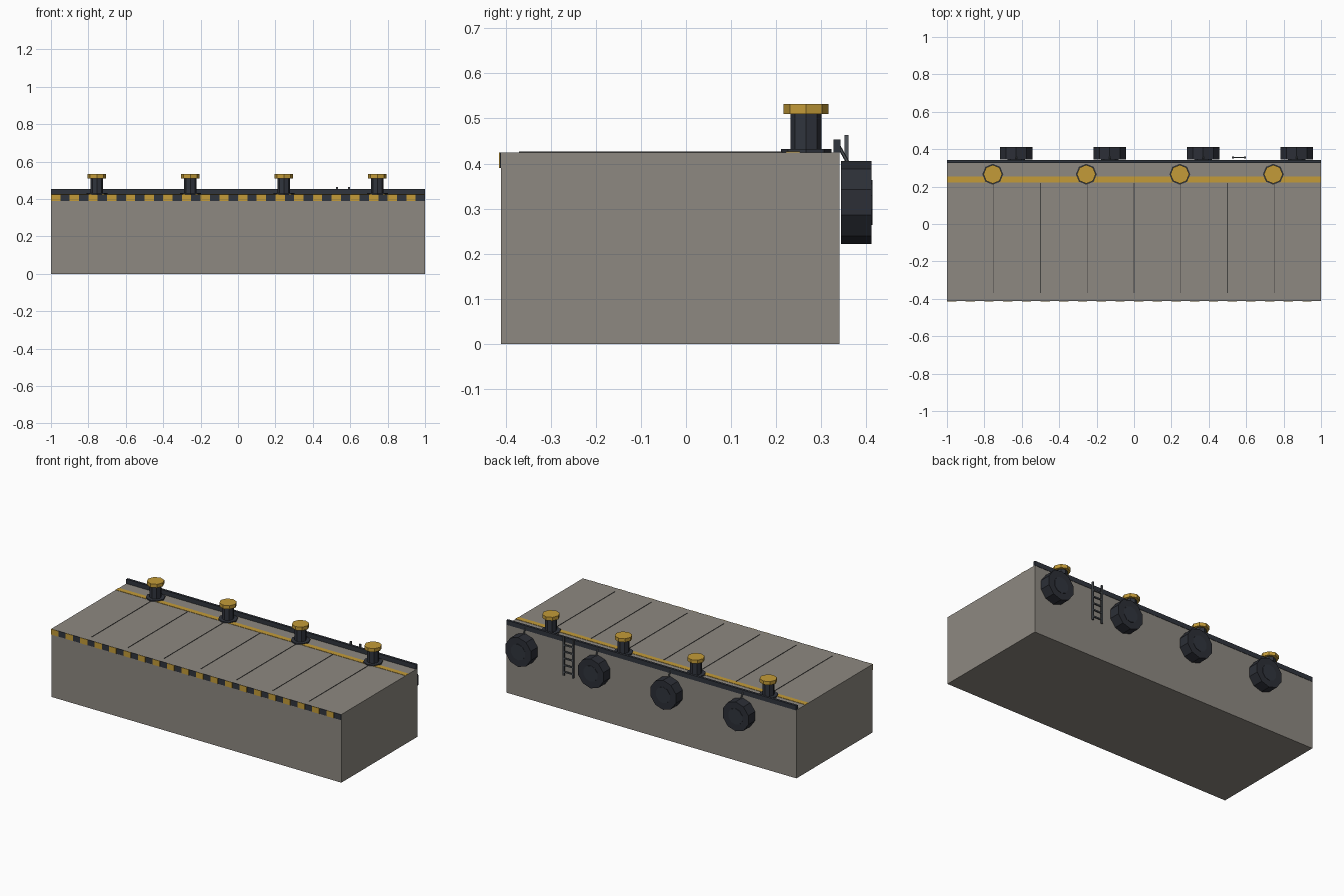
import bpy, math
from mathutils import Vector

if "Cube" in bpy.data.objects:
    bpy.data.objects.remove(bpy.data.objects["Cube"])


def material(name, rgb):
    m = bpy.data.materials.new(name)
    m.diffuse_color = (*rgb, 1)
    m.use_nodes = True
    m.node_tree.nodes["Principled BSDF"].inputs["Base Color"].default_value = m.diffuse_color
    return m


CONCRETE = material("concrete", (0.27, 0.25, 0.22))
DARK = material("dark_steel", (0.03, 0.035, 0.047))
RUBBER = material("rubber", (0.025, 0.028, 0.037))
YELLOW = material("yellow_paint", (0.55, 0.33, 0.04))
STEEL = material("grey_steel", (0.08, 0.09, 0.1))
JOINT = material("joint_dark", (0.06, 0.058, 0.055))


def box(name, x, y, z, mat):
    """Box from (min, max) ranges on each axis."""
    c = [(a + b) / 2 for a, b in (x, y, z)]
    s = [b - a for a, b in (x, y, z)]
    bpy.ops.mesh.primitive_cube_add(size=1, location=c)
    o = bpy.context.object
    o.name = name
    o.scale = s
    bpy.ops.object.transform_apply(location=False, rotation=False, scale=True)
    o.data.materials.append(mat)
    return o


def rod(name, a, b, radius, sides, mat):
    """Flat-shaded prism between two points."""
    a, b = Vector(a), Vector(b)
    d = b - a
    bpy.ops.mesh.primitive_cylinder_add(vertices=sides, radius=radius,
                                        depth=d.length, location=(a + b) / 2)
    o = bpy.context.object
    o.name = name
    o.rotation_euler = d.to_track_quat('Z', 'Y').to_euler()
    o.data.materials.append(mat)
    return o


def prism_y(name, x, z, y0, y1, radius, sides, mat):
    """Prism along y with a vertex pointing straight up."""
    bpy.ops.mesh.primitive_cylinder_add(vertices=sides, radius=radius, depth=y1 - y0,
                                        location=(x, (y0 + y1) / 2, z),
                                        rotation=(math.pi / 2, 0, 0))
    o = bpy.context.object
    o.name = name
    o.data.materials.append(mat)
    return o


TOP = 0.425

# Quay block, waterside curb and painted safety line
box("quay_block", (-1, 1), (-0.41, 0.34), (0, TOP), CONCRETE)
box("edge_curb", (-1, 1), (0.327, 0.342), (TOP - 0.001, 0.453), DARK)
box("safety_line", (-1, 1), (0.222, 0.253), (TOP - 0.001, TOP + 0.002), YELLOW)

# Slab joints across the deck
for i in range(7):
    x = -0.75 + 0.25 * i
    box(f"slab_joint_{i + 1}", (x - 0.002, x + 0.002), (-0.37, 0.22),
        (TOP - 0.001, TOP + 0.002), JOINT)

# Hazard band on the front edge
box("hazard_band", (-1, 1), (-0.412, -0.409), (0.39, TOP), DARK)
for i in range(20):
    x = -1 + 0.1 * i
    box(f"hazard_stripe_{i + 1}", (x, x + 0.05), (-0.414, -0.409), (0.39, TOP), YELLOW)

for i in range(4):
    # Mooring bollard
    x, y = -0.755 + 0.5 * i, 0.266
    rod(f"bollard_base_{i + 1}", (x, y, TOP - 0.001), (x, y, 0.432), 0.056, 8, DARK)
    rod(f"bollard_post_{i + 1}", (x, y, 0.43), (x, y, 0.512), 0.034, 8, DARK)
    rod(f"bollard_cap_{i + 1}", (x, y, 0.51), (x, y, 0.532), 0.05, 8, YELLOW)

    # Tyre fender with hub and hanging chain
    x = -0.63 + 0.5 * i
    prism_y(f"fender_tyre_{i + 1}", x, 0.314, 0.344, 0.411, 0.092, 10, RUBBER)
    prism_y(f"fender_hub_{i + 1}", x, 0.314, 0.343, 0.413, 0.05, 10, DARK)
    rod(f"fender_chain_{i + 1}", (x, 0.335, 0.445), (x, 0.36, 0.4), 0.004, 6, STEEL)

# Access ladder on the water side
for side, x in (("left", 0.53), ("right", 0.594)):
    box(f"ladder_rail_{side}", (x - 0.005, x + 0.005), (0.351, 0.36), (0.222, 0.463), STEEL)
for i in range(5):
    z = 0.245 + 0.042 * i
    box(f"ladder_rung_{i + 1}", (0.53, 0.594), (0.352, 0.359), (z - 0.004, z + 0.004), STEEL)
